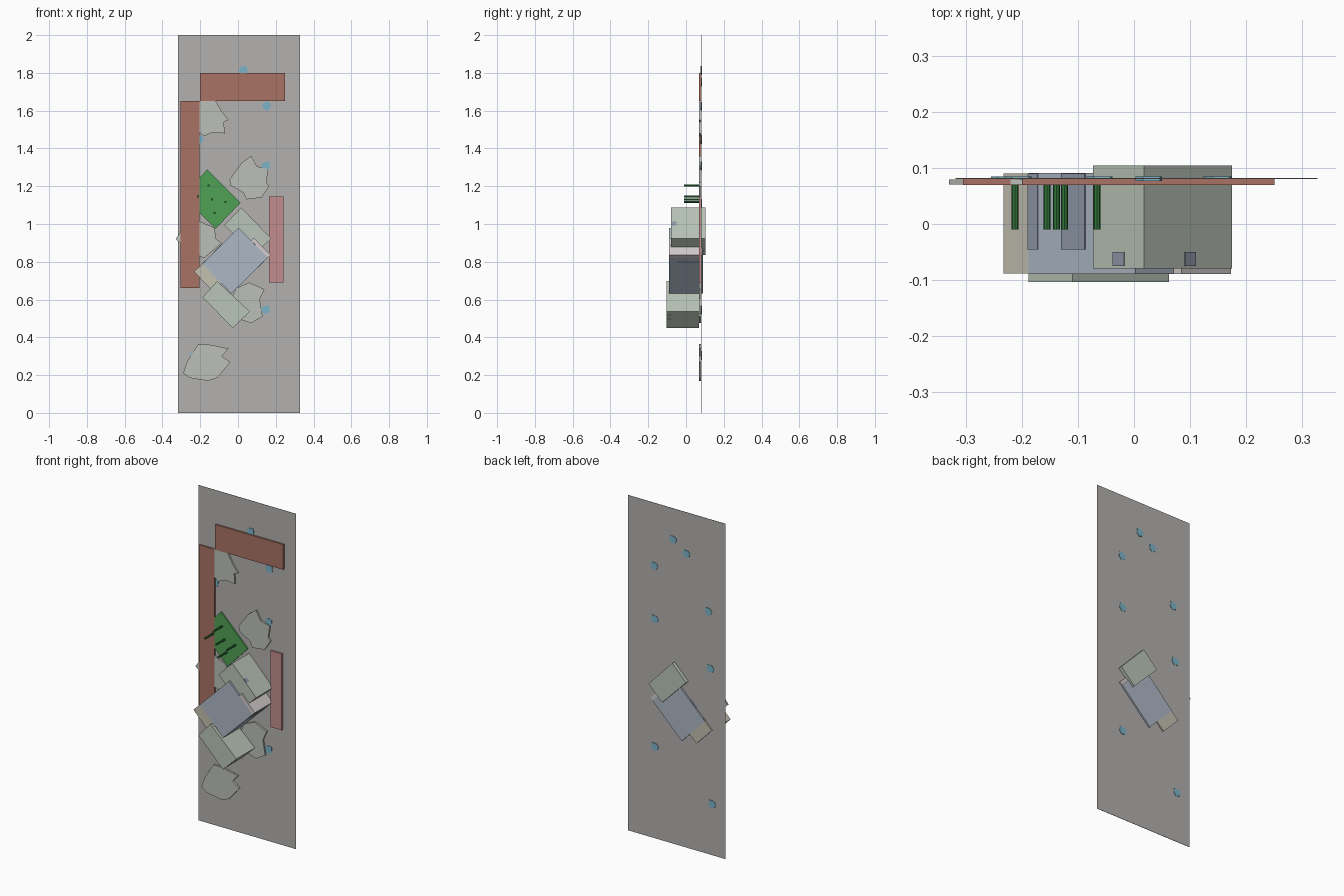
import bpy, bmesh, math
from mathutils import Vector

mats = {}


def material(name, rgb):
    m = bpy.data.materials.new(name)
    m.diffuse_color = (*rgb, 1)
    mats[name] = m


material("brick", (0.40, 0.17, 0.13))
material("pink_brick", (0.55, 0.27, 0.27))
material("water_blue", (0.20, 0.45, 0.58))
material("leaf_green", (0.08, 0.35, 0.09))
material("dark_green", (0.03, 0.18, 0.04))
material("pale_green", (0.49, 0.56, 0.48))
material("steel_blue", (0.42, 0.48, 0.56))
material("slate", (0.28, 0.32, 0.40))
material("sand", (0.55, 0.53, 0.44))
material("rose", (0.66, 0.60, 0.61))
material("moss_grey", (0.50, 0.52, 0.48))
material("panel_grey", (0.45, 0.44, 0.43))


def prism(name, pts, y0, y1, mat):
    """Extrude an x-z outline from y0 to y1."""
    bm = bmesh.new()
    face = bm.faces.new([bm.verts.new((x, y0, z)) for x, z in pts])
    out = bmesh.ops.extrude_face_region(bm, geom=[face])
    for g in out["geom"]:
        if isinstance(g, bmesh.types.BMVert):
            g.co.y = y1
    bmesh.ops.recalc_face_normals(bm, faces=bm.faces)
    me = bpy.data.meshes.new(name)
    bm.to_mesh(me)
    bm.free()
    me.materials.append(mats[mat])
    ob = bpy.data.objects.new(name, me)
    bpy.context.collection.objects.link(ob)
    return ob


def bar(name, x0, x1, z0, z1, y0, y1, mat):
    return prism(name, [(x0, z0), (x1, z0), (x1, z1), (x0, z1)], y0, y1, mat)


def plate(name, a, b, t0, t1, y0, y1, mat, h=0.002):
    """Thin plate lying on the side face that runs along edge a-b."""
    a, b = Vector(a), Vector(b)
    d = b - a
    n = Vector((-d.y, d.x)).normalized() * h
    p, q = a + d * t0, a + d * t1
    return prism(name, [p - n, q - n, q + n, p + n], y0, y1, mat)


# Backing panel
bar("back_panel", -0.318, 0.327, 0, 2, 0.080, 0.082, "panel_grey")

# Flat wall strips
bar("left_strip", -0.305, -0.203, 0.66, 1.65, 0.0695, 0.08, "brick")
bar("top_strip", -0.20, 0.25, 1.65, 1.80, 0.0695, 0.08, "brick")
bar("right_strip", 0.165, 0.24, 0.69, 1.145, 0.0695, 0.08, "pink_brick")

# Ragged flat patches, outlines in hundredths
patches = [
    [(-29, 21), (-27, 27), (-21, 36.5), (-14, 36), (-5, 34), (-8.5, 30), (-4, 27), (-11, 18.5), (-16, 17), (-25.5, 18.5)],
    [(-4.5, 123.5), (2, 132.5), (7, 136), (10, 130.5), (16, 129), (15, 122), (16.5, 120), (12.5, 114), (4.5, 113), (3, 116.5), (-4, 120.5)],
    [(-22, 165), (-12, 165.5), (-8.5, 159.5), (-5, 155), (-7.5, 154), (-7, 148), (-13.5, 148.5), (-18, 146.5), (-22.5, 150), (-25.5, 158)],
    [(-33, 92), (-29.5, 97), (-20.5, 101.5), (-12.5, 98), (-11.5, 92), (-8.5, 90), (-18, 82), (-28.5, 86.5), (-29.5, 89)],
    [(14, 65.5), (11.5, 60), (13, 51), (7, 47.5), (-2, 50.5), (-4.5, 58), (-1, 66), (6, 69)],
]
for i, pts in enumerate(patches):
    prism(f"patch_{i + 1}", [(x / 100, z / 100) for x, z in pts], 0.070, 0.0795, "moss_grey")

# Small chips showing on both sides of the panel
chips = [(0.028, 1.815), (-0.06, 1.753), (0.152, 1.625), (0.148, 1.308),
         (-0.205, 1.448), (-0.218, 1.11), (0.148, 0.547), (-0.23, 0.305)]
chip_shape = [(-0.025, 0.003), (-0.012, 0.019), (0.018, 0.022),
              (0.022, -0.008), (0.006, -0.025), (-0.017, -0.018)]
for i, (cx, cz) in enumerate(chips):
    prism(f"chip_{i + 1}", [(cx + x, cz + z) for x, z in chip_shape], 0.0765, 0.0845, "water_blue")

# Green board with pegs
prism("green_board", [(-0.163, 1.288), (0.013, 1.113), (-0.118, 0.975), (-0.293, 1.15)],
      0.0705, 0.0798, "leaf_green")
for i, (cx, cz) in enumerate([(-0.155, 1.204), (-0.212, 1.146), (-0.138, 1.13),
                              (-0.066, 1.117), (-0.124, 1.058)]):
    ring = [(cx + 0.006 * math.cos(k * math.pi / 4), cz + 0.006 * math.sin(k * math.pi / 4))
            for k in range(8)]
    prism(f"peg_{i + 1}", ring, -0.01, 0.072, "dark_green")

# Tilted main block with its two end caps
L, B, R, T = (-0.188, 0.79), (-0.035, 0.632), (0.158, 0.822), (0.003, 0.980)
prism("main_block", [L, B, R, T], -0.089, 0.091, "steel_blue")
prism("lower_end_cap", [(-0.233, 0.747), (-0.132, 0.643), (-0.087, 0.686), L], -0.088, 0.09, "sand")
prism("upper_end_cap", [R, (0.173, 0.836), (0.085, 0.926), (0.070, 0.912)], -0.089, 0.088, "rose")
plate("side_panel_1", L, T, 0.0, 0.09, -0.045, 0.09, "slate")
plate("side_panel_2", L, T, 0.31, 0.53, -0.045, 0.09, "slate")
plate("under_panel", B, R, 0.73, 0.89, -0.045, 0.07, "steel_blue")

# Upper tilted block
uT, uR, uB, uL = (0.018, 1.087), (0.175, 0.923), (0.085, 0.835), (-0.073, 0.995)
prism("upper_block", [uT, uR, uB, uL], -0.079, 0.104, "pale_green")
plate("upper_stud_1", uT, uR, 0.46, 0.58, -0.075, -0.05, "slate")
plate("upper_stud_2", uL, uT, 0.40, 0.62, -0.075, -0.05, "slate")

# Lower tilted block
lT, lR, lB, lL = (-0.110, 0.698), (0.062, 0.537), (-0.028, 0.450), (-0.188, 0.612)
prism("lower_block", [lT, lR, lB, lL], -0.103, 0.070, "pale_green")
for i, t in enumerate((0.22, 0.42, 0.68)):
    plate(f"lower_stud_{i + 1}", lB, lR, t, t + 0.12, -0.102, -0.08, "pale_green")
